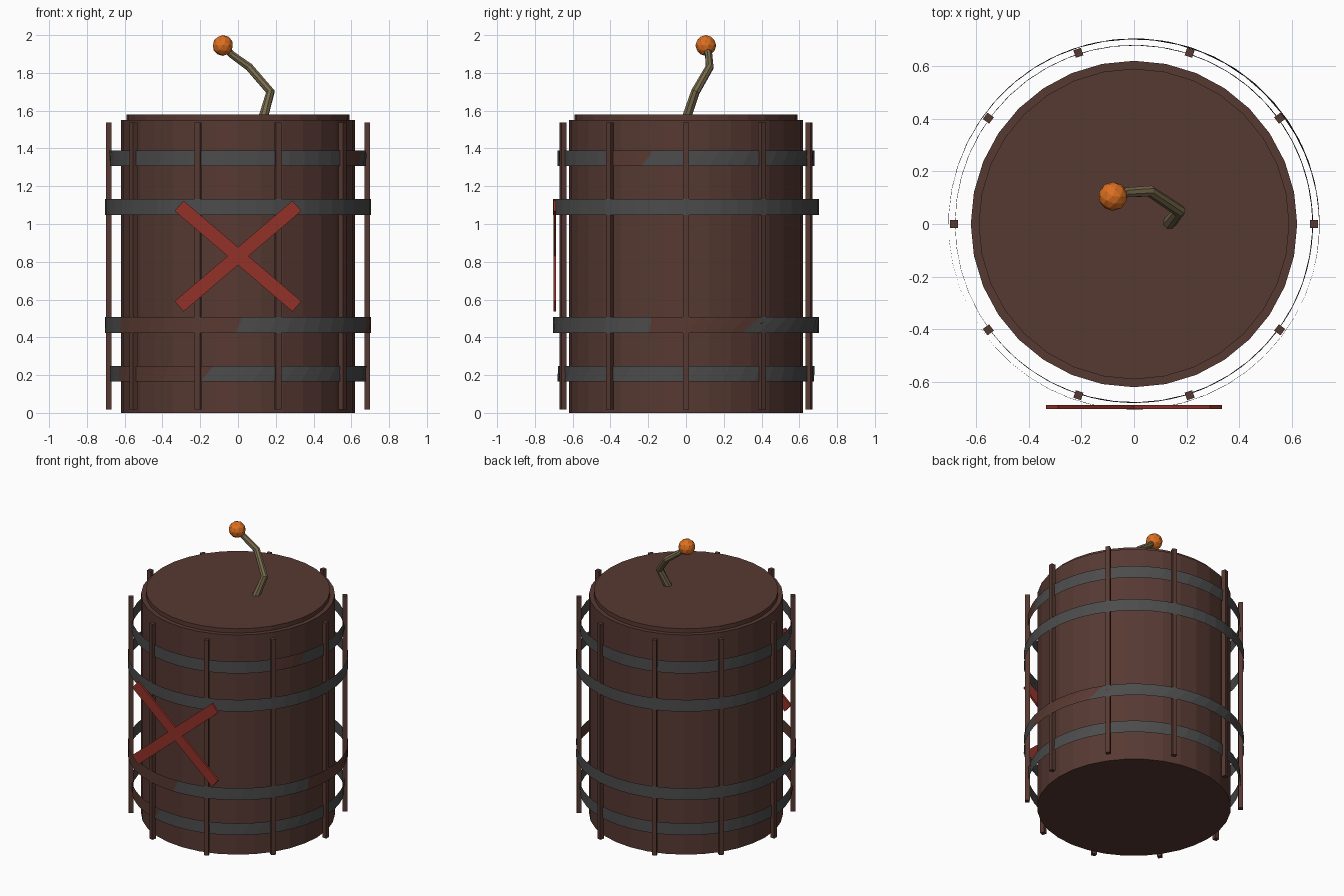
import bpy
import bmesh
from math import radians, cos, sin, pi
from mathutils import Matrix, Vector

cube = bpy.data.objects.get("Cube")
if cube:
    bpy.data.objects.remove(cube, do_unlink=True)


def material(name, rgb):
    mat = bpy.data.materials.new(name)
    mat.use_nodes = True
    color = (*rgb, 1)
    mat.diffuse_color = color
    mat.node_tree.nodes["Principled BSDF"].inputs["Base Color"].default_value = color
    return mat


wood = material("dark_wood", (0.095, 0.041, 0.032))
iron = material("iron_grey", (0.072, 0.072, 0.072))
rust = material("rust_brown", (0.100, 0.041, 0.031))
paint = material("red_paint", (0.29, 0.031, 0.022))
cord = material("fuse_cord", (0.19, 0.15, 0.075))
ember = material("orange_ember", (0.72, 0.16, 0.015))


def finish(name, bm, *mats):
    mesh = bpy.data.meshes.new(name)
    bm.normal_update()
    bm.to_mesh(mesh)
    bm.free()
    for mat in mats:
        mesh.materials.append(mat)
    obj = bpy.data.objects.new(name, mesh)
    bpy.context.collection.objects.link(obj)
    return obj


def box(name, size, matrix, mat):
    bm = bmesh.new()
    bmesh.ops.create_cube(bm, size=1)
    bmesh.ops.transform(bm, verts=bm.verts, matrix=matrix @ Matrix.Diagonal((*size, 1)))
    return finish(name, bm, mat)


def skin(bm, rings):
    """Join closed rings of points with side faces and cap both ends."""
    loops = [[bm.verts.new(p) for p in ring] for ring in rings]
    n = len(loops[0])
    for low, high in zip(loops, loops[1:]):
        for i in range(n):
            j = (i + 1) % n
            bm.faces.new((low[i], low[j], high[j], high[i]))
    bm.faces.new(loops[0][::-1])
    bm.faces.new(loops[-1])


# Barrel body with a slightly inset lid
SIDES = 32
bm = bmesh.new()
profile = [(0.62, 0), (0.62, 1.55), (0.59, 1.55), (0.59, 1.58)]
skin(bm, [[(r * cos(2 * pi * i / SIDES), r * sin(2 * pi * i / SIDES), z)
           for i in range(SIDES)] for r, z in profile])
finish("barrel_body", bm, wood)

# Ten upright rods standing around the barrel
for i in range(10):
    turn = Matrix.Rotation(2 * pi * i / 10, 4, "Z")
    box(f"upright_rod_{i + 1}", (0.03, 0.03, 1.52),
        turn @ Matrix.Translation((0.684, 0, 0.777)), wood)


# Thin open hoops; each cut is (angle at top, angle at bottom, rusty after it)
def hoop(name, radius, bottom, cuts):
    bm = bmesh.new()
    top = bottom + 0.084
    first = cuts[0]
    ends = cuts[1:] + [(first[0] + 360, first[1] + 360, first[2])]
    for (t0, b0, rusty), (t1, b1, _) in zip(cuts, ends):
        steps = max(1, round((t1 - t0) / 7.5))
        pairs = []
        for i in range(steps + 1):
            f = i / steps
            t, b = radians(t0 + (t1 - t0) * f), radians(b0 + (b1 - b0) * f)
            pairs.append((bm.verts.new((radius * cos(b), radius * sin(b), bottom)),
                          bm.verts.new((radius * cos(t), radius * sin(t), top))))
        for (lo0, hi0), (lo1, hi1) in zip(pairs, pairs[1:]):
            bm.faces.new((lo0, lo1, hi1, hi0)).material_index = int(rusty)
    bmesh.ops.remove_doubles(bm, verts=bm.verts, dist=0.0001)
    return finish(name, bm, iron, rust)


hoop("top_hoop", 0.68, 1.306, [(-36, -36, True), (-15, -20, False)])
hoop("upper_hoop", 0.705, 1.048, [(0, 0, False)])
hoop("lower_hoop", 0.705, 0.424, [(-152, -152, True), (-88, -91, False),
                                  (-15, -16, True), (34, 25, False)])
hoop("bottom_hoop", 0.68, 0.165, [(-158, -158, True), (-101, -107, False)])

# Painted cross on the front
for side, angle in (("left", -40.5), ("right", 40.5)):
    box(f"cross_bar_{side}", (0.82, 0.014, 0.072),
        Matrix.Translation((0, -0.695, 0.83)) @ Matrix.Rotation(radians(angle), 4, "Y"), paint)

# Bent fuse cord
path = [Vector(p) for p in ((0.135, 0.005, 1.57), (0.172, 0.05, 1.7),
                            (0.06, 0.125, 1.83), (-0.03, 0.12, 1.895), (-0.08, 0.105, 1.945))]
bm = bmesh.new()
rings = []
for i, p in enumerate(path):
    ahead = (path[min(i + 1, len(path) - 1)] - p).normalized()
    behind = (p - path[max(i - 1, 0)]).normalized()
    along = (ahead + behind).normalized()
    across = along.cross(Vector((-0.5, -1, 0))).normalized()
    other = along.cross(across)
    r = 0.026 - 0.002 * i
    rings.append([p + r * (across * cos(a) + other * sin(a))
                  for a in (2 * pi * k / 8 for k in range(8))])
skin(bm, rings)
finish("fuse_cord", bm, cord)

# Glowing tip
bm = bmesh.new()
bmesh.ops.create_icosphere(bm, subdivisions=2, radius=0.055,
                           matrix=Matrix.Translation((-0.08, 0.105, 1.945)))
finish("fuse_ember", bm, ember)
